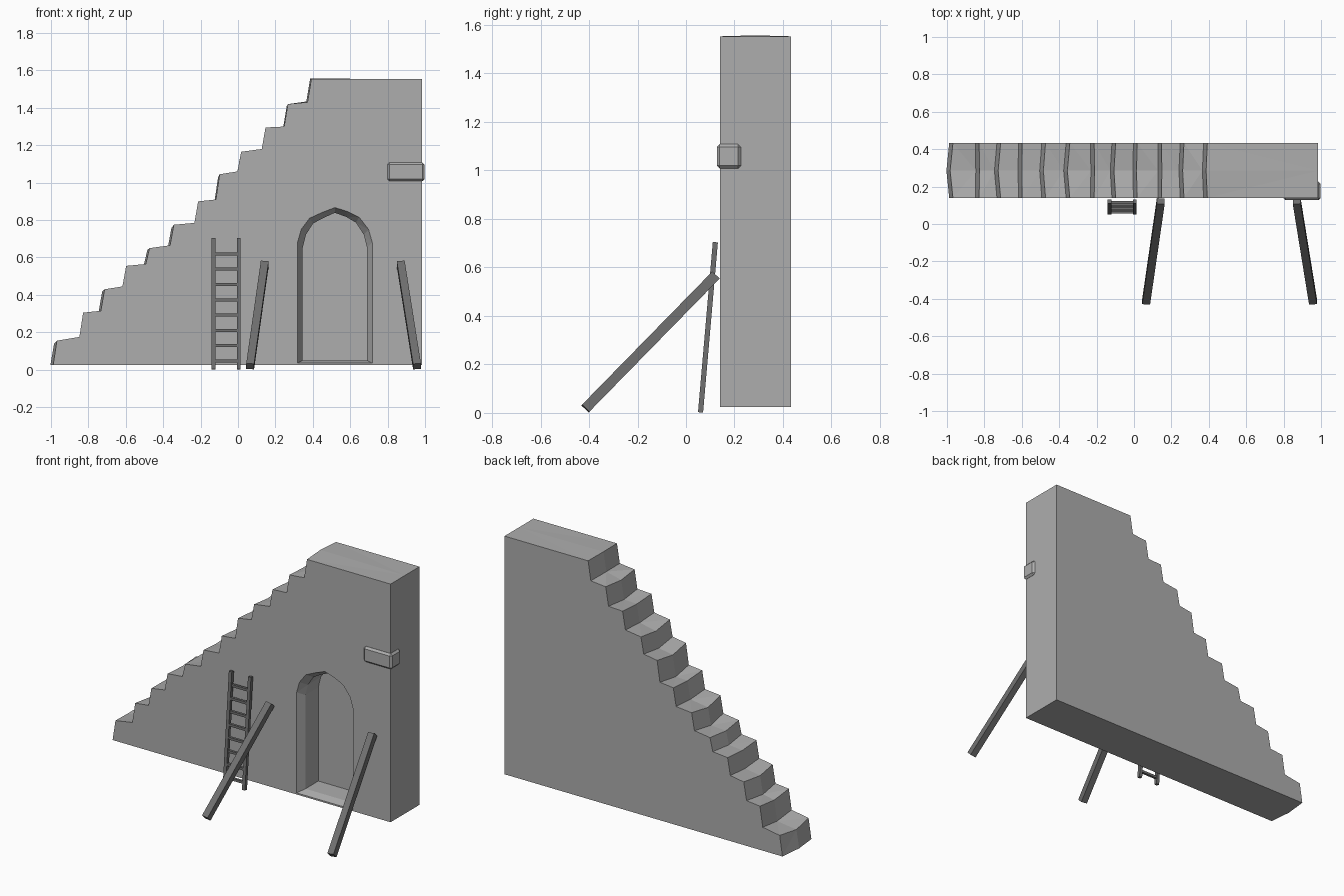
import bpy, bmesh, random
from mathutils import Vector

random.seed(4)
cube = bpy.data.objects.get("Cube")
if cube:
    bpy.data.objects.remove(cube)


def material(name, v):
    m = bpy.data.materials.new(name)
    m.use_nodes = True
    m.diffuse_color = (v, v, v, 1)
    m.node_tree.nodes["Principled BSDF"].inputs["Base Color"].default_value = (v, v, v, 1)
    return m


STONE = material("pale stone grey", 0.42)
WOOD = material("dark wood grey", 0.16)


def finish(name, bm, mat):
    bmesh.ops.recalc_face_normals(bm, faces=bm.faces)
    me = bpy.data.meshes.new(name)
    bm.to_mesh(me)
    bm.free()
    me.materials.append(mat)
    ob = bpy.data.objects.new(name, me)
    bpy.context.collection.objects.link(ob)
    return ob


def loft(name, sections, mat):
    """Skin matching closed outlines and cap both ends."""
    bm = bmesh.new()
    rings = [[bm.verts.new(p) for p in s] for s in sections]
    n = len(rings[0])
    for a, b in zip(rings, rings[1:]):
        for i in range(n):
            j = (i + 1) % n
            bm.faces.new((a[i], a[j], b[j], b[i]))
    bm.faces.new(rings[0])
    bm.faces.new(rings[-1])
    bmesh.ops.triangulate(bm, faces=[f for f in bm.faces if len(f.verts) == 4])
    return finish(name, bm, mat)


def add_beam(bm, a, b, w):
    """Square beam from a to b."""
    a, b = Vector(a), Vector(b)
    d = (b - a).normalized()
    up = Vector((0, 0, 1)) if abs(d.x) > 0.9 else Vector((1, 0, 0))
    s = d.cross(up).normalized() * w / 2
    t = d.cross(s).normalized() * w / 2
    r = [[bm.verts.new(p + s * i + t * j) for i, j in ((-1, -1), (1, -1), (1, 1), (-1, 1))]
         for p in (a, b)]
    for i in range(4):
        j = (i + 1) % 4
        bm.faces.new((r[0][i], r[0][j], r[1][j], r[1][i]))
    bm.faces.new(r[0])
    bm.faces.new(r[1])


# Ruined wall: stepped profile with a worn middle line
FRONT, MID, BACK = 0.14, 0.285, 0.433
BASE, END, TOP = 0.025, 0.985, 1.553
feet = [(-1, BASE), (-.86, .175), (-.745, .315), (-.63, .445), (-.505, .565), (-.375, .665),
        (-.245, .785), (-.13, .91), (-.015, 1.06), (.115, 1.18), (.235, 1.3), (.36, 1.43)]
heads = [.155, .305, .43, .555, .65, .775, .9, 1.045, 1.165, 1.295, 1.42, TOP]


def wall_section(y, shift, wear):
    pts = []
    for i, ((x, z), h) in enumerate(zip(feet, heads)):
        dx = shift + (random.uniform(0, wear) if i else 0)
        dz = -random.uniform(0, wear) if h < TOP else wear * 0.2
        pts.append((x + dx, y, z if i == 0 else z + dz))
        pts.append((x + dx + 0.02, y, h + dz))
    return pts + [(END, y, TOP), (END, y, BASE)]


wall = loft("stepped_wall", [wall_section(FRONT, 0.012, 0), wall_section(MID, -0.003, 0.02),
                             wall_section(BACK, 0.012, 0)], STONE)

# Arched doorway recess with a chamfered rim
arch = [(-.2, .68), (-.18, .75), (-.135, .81), (-.07, .84), (0, .867),
        (.07, .845), (.13, .815), (.18, .75), (.2, .68)]
DOOR_X, SILL = 0.518, 0.035


def door_section(y, scale, drop, sill):
    pts = [(-.2, sill)] + [(x, z - drop) for x, z in arch] + [(.2, sill)]
    return [(DOOR_X + x * scale, y, z) for x, z in pts]


cutter = loft("doorway_cutter", [door_section(FRONT - .05, 1, 0, SILL),
                                 door_section(FRONT, 1, 0, SILL),
                                 door_section(FRONT + .05, .86, .028, SILL + .015),
                                 door_section(FRONT + .18, .86, .028, SILL + .015)], STONE)
mod = wall.modifiers.new("doorway", 'BOOLEAN')
mod.operation = 'DIFFERENCE'
mod.solver = 'EXACT'
mod.object = cutter
cutter.hide_render = True
bpy.context.view_layer.objects.active = wall
wall.select_set(True)
bpy.ops.object.modifier_apply(modifier=mod.name)
bpy.data.objects.remove(cutter)

# Protruding corner stone
bm = bmesh.new()
bmesh.ops.create_cube(bm, size=1)
for v in bm.verts:
    v.co = Vector((.898 + v.co.x * .2, .177 + v.co.y * .1, 1.058 + v.co.z * .1))
bmesh.ops.bevel(bm, geom=bm.edges[:], offset=0.012, segments=1, affect='EDGES')
finish("corner_stone", bm, STONE)

# Leaning support props
for name, x0, x1 in (("right_prop", .065, .143), ("left_prop", .957, .87)):
    bm = bmesh.new()
    add_beam(bm, (x0, -.415, .018), (x1, .122, .567), .042)
    finish(name, bm, WOOD)

# Ladder: two rails and evenly spaced rungs
bm = bmesh.new()
LEFT, RIGHT = 0.004, -0.132
foot, head = Vector((0, .06, .002)), Vector((0, .121, .704))
for x in (LEFT, RIGHT):
    add_beam(bm, foot + Vector((x, 0, 0)), head + Vector((x, 0, 0)), .021)
for i in range(8):
    p = foot.lerp(head, (.045 + i * .082) / .704)
    add_beam(bm, p + Vector((RIGHT, 0, 0)), p + Vector((LEFT, 0, 0)), .016)
finish("ladder", bm, WOOD)
